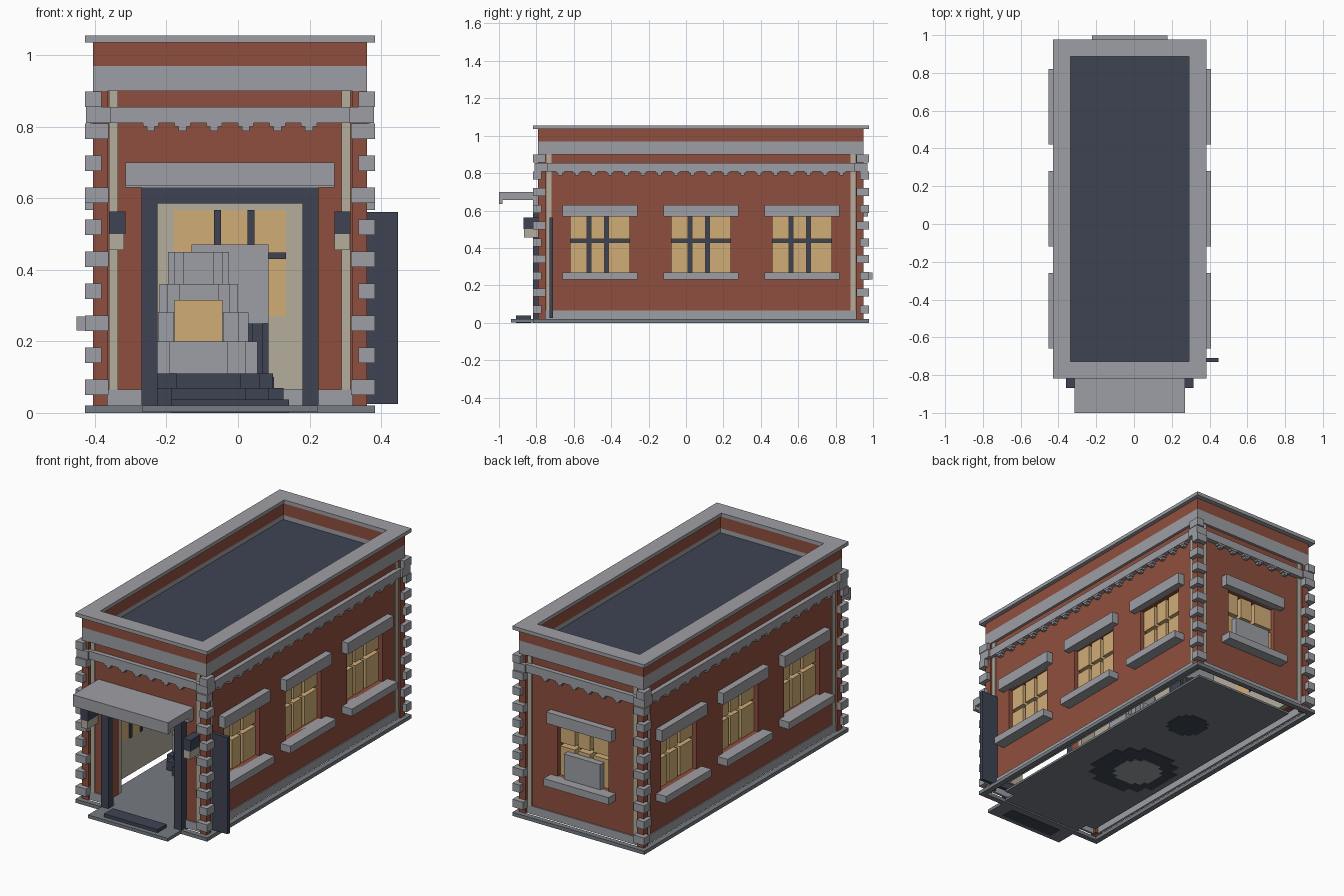
import bpy, bmesh
from mathutils import Vector

cube = bpy.data.objects.get("Cube")
if cube:
    bpy.data.objects.remove(cube, do_unlink=True)

CENTRE = Vector((-0.0225, 0.08, 0))      # middle of the building
HALF_X, HALF_Y = 0.3825, 0.87
GROUND, SKIRT, EAVES, BAND, TOP = 0.02, 0.065, 0.9, 0.97, 1.035
OUT, OUT_Y = 0.0225, 0.0275              # overhang of base, cap and corner stones


def material(name, rgb):
    linear = [((c / 255 + 0.055) / 1.055) ** 2.4 for c in rgb] + [1]
    mat = bpy.data.materials.new(name)
    mat.use_nodes = True
    mat.diffuse_color = linear
    mat.node_tree.nodes["Principled BSDF"].inputs["Base Color"].default_value = linear
    return mat


BRICK = material("brick_red", (143, 79, 62))
STONE = material("stone_grey", (158, 159, 165))
SLATE = material("dark_slate", (62, 68, 83))
GLASS = material("amber_glass", (208, 173, 119))
PLASTER = material("beige_plaster", (181, 173, 158))
PAVING = material("paving_grey", (118, 124, 130))


def part(name, mat, boxes):
    """One object made of boxes (x0, x1, y0, y1, z0, z1) measured from the building centre."""
    bm = bmesh.new()
    for x0, x1, y0, y1, z0, z1 in boxes:
        verts = bmesh.ops.create_cube(bm, size=1)["verts"]
        low, high = Vector((x0, y0, z0)), Vector((x1, y1, z1))
        for v in verts:
            v.co = CENTRE + Vector([l + (c + 0.5) * (h - l) for l, h, c in zip(low, high, v.co)])
    mesh = bpy.data.meshes.new(name)
    bm.to_mesh(mesh)
    bm.free()
    mesh.materials.append(mat)
    obj = bpy.data.objects.new(name, mesh)
    bpy.context.collection.objects.link(obj)


class Facade:
    """A wall side; boxes are (t0, t1, d0, d1, z0, z1): along the wall, outward, up."""
    def __init__(self, name, normal):
        self.name, self.n = name, normal
        self.dist = HALF_X if normal[0] else HALF_Y
        self.half = HALF_Y if normal[0] else HALF_X

    def add(self, name, mat, boxes):
        nx, ny = self.n
        result = []
        for t0, t1, d0, d1, z0, z1 in boxes:
            ends = [(nx * (self.dist + d) - ny * t, ny * (self.dist + d) + nx * t)
                    for t, d in ((t0, d0), (t1, d1))]
            xs, ys = [sorted(axis) for axis in zip(*ends)]
            result.append((*xs, *ys, z0, z1))
        part(f"{self.name}_{name}", mat, result)

    def wall(self, name, mat, half, d0, d1, z0, z1, openings):
        boxes, start = [], -half
        for a, b, bottom, top in openings:
            boxes.append((start, a, d0, d1, z0, z1))
            if bottom > z0:
                boxes.append((a, b, d0, d1, z0, bottom))
            if top < z1:
                boxes.append((a, b, d0, d1, top, z1))
            start = b
        boxes.append((start, half, d0, d1, z0, z1))
        self.add(name, mat, boxes)


def ring(name, mat, hx, hy, width, z0, z1):
    boxes = []
    for s in (-1, 1):
        xs, ys = sorted((s * hx, s * (hx - width))), sorted((s * hy, s * (hy - width)))
        boxes += [(-hx, hx, *ys, z0, z1), (*xs, width - hy, hy - width, z0, z1)]
    part(name, mat, boxes)


# Base rim, floor with a gap along the walls, and entrance step
ring("base_rim", PAVING, HALF_X + OUT, HALF_Y + OUT_Y, 0.03, 0, GROUND)
FX, FY = HALF_X - 0.075, HALF_Y - 0.075
part("floor", PAVING, [(-FX, FX, -FY, FY, 0.008, GROUND),
                       (-0.2475, 0.2475, -HALF_Y, -FY, 0.008, GROUND)])
part("entrance_step", PAVING, [(-0.245, 0.245, -1.015, -HALF_Y - OUT_Y, 0.002, GROUND)])
part("door_mat", SLATE, [(-0.165, 0.165, -0.99, -0.91, 0, 0.038)])

# Parapet, cap and flat roof
ring("stone_band", STONE, HALF_X, HALF_Y, 0.0625, EAVES, BAND)
ring("parapet", BRICK, HALF_X, HALF_Y, 0.0625, BAND, TOP)
ring("parapet_cap", STONE, HALF_X + OUT, HALF_Y + OUT_Y, 0.09, TOP, TOP + GROUND)
part("roof", SLATE, [(-0.33, 0.33, -0.82, 0.82, EAVES, 0.945)])

# Four facades
WIN, SILL_Z, HEAD_Z = 0.157, 0.27, 0.567
SIDE_WINDOWS = (-0.54, 0, 0.54)
FACADES = [(Facade("right", (1, 0)), SIDE_WINDOWS), (Facade("left", (-1, 0)), SIDE_WINDOWS),
           (Facade("back", (0, 1)), (0,)), (Facade("front", (0, -1)), ())]
DOOR_HALF, DOOR_TOP = 0.2025, 0.585
GLASS_IN, GLASS_OUT = -0.09, -0.04

for side, windows in FACADES:
    front = side.name == "front"
    holes = [(c - WIN, c + WIN, SILL_Z, HEAD_Z) for c in windows]
    if front:
        holes = [(-DOOR_HALF, DOOR_HALF, SKIRT, DOOR_TOP)]
    L = side.half
    side.wall("wall", BRICK, L - 0.015, -0.065, -0.015, SKIRT, EAVES, holes)
    side.wall("lining", PLASTER, L - 0.065, GLASS_IN, -0.065, SKIRT, EAVES, holes)
    gap = [(-DOOR_HALF, DOOR_HALF, GROUND, SKIRT)] if front else []
    side.wall("skirting", STONE, L - 0.01, -0.022, -0.009, GROUND, SKIRT, gap)

    # Beige corner strips and the moulding with stepped dentils
    side.add("corner_strips", PLASTER, [(a, a + 0.025, -0.015, -0.008, SKIRT, EAVES)
                                        for a in (-L + 0.045, L - 0.07)])
    moulding = [(-L, L, -0.02, 0.01, 0.81, 0.855)]
    moulding += [(s - 0.035, s + 0.035, -0.02, 0.02, 0.81, 0.855) for s in (0.015 - L, L - 0.015)]
    count = 18 if windows == SIDE_WINDOWS else 6
    for i in range(count):
        c = (i - (count - 1) / 2) * 0.0885
        moulding += [(c - 0.022, c + 0.022, -0.02, 0.008, 0.8, 0.81),
                     (c - 0.011, c + 0.011, -0.02, 0.006, 0.788, 0.8)]
    side.add("moulding", STONE, moulding)

    # Windows: thick panes in front of a recessed lattice
    panes, bars, lintels, sills = [], [], [], []
    for c in windows:
        edges = [c - WIN, c - 0.069, c - 0.049, c + 0.025, c + 0.045, c + WIN]
        for a, b in zip(edges[::2], edges[1::2]):
            panes += [(a, b, GLASS_IN, GLASS_OUT, SILL_Z, 0.43),
                      (a, b, GLASS_IN, GLASS_OUT, 0.449, HEAD_Z)]
        bars.append((c - WIN, c + WIN, GLASS_IN - 0.006, GLASS_IN, 0.43, 0.449))
        bars += [(a, b, GLASS_IN - 0.006, GLASS_IN, SILL_Z, HEAD_Z)
                 for a, b in zip(edges[1:4:2], edges[2:5:2])]
        lintels.append((c - 0.2, c + 0.2, -0.03, OUT, HEAD_Z, 0.63))
        sills.append((c - 0.2, c + 0.2, -0.03, 0.047, 0.23, SILL_Z))
    if windows:
        side.add("window_panes", GLASS, panes)
        side.add("window_bars", SLATE, bars)
        side.add("window_lintels", STONE, lintels)
        side.add("window_sills", STONE, sills)

# Corner posts and alternating corner stones
posts, stones = [], []
for sx in (-1, 1):
    for sy in (-1, 1):
        def corner(out_x, out_y, wide, deep, z0, z1):
            xs = sorted((sx * (HALF_X + out_x), sx * (HALF_X + out_x - wide)))
            ys = sorted((sy * (HALF_Y + out_y), sy * (HALF_Y + out_y - deep)))
            return (*xs, *ys, z0, z1)
        posts.append(corner(0, 0, 0.04, 0.04, GROUND, EAVES))
        for i in range(10):
            wide, deep = (0.066, 0.046) if i % 2 == 0 else (0.046, 0.066)
            z = 0.05 + i * 0.0895
            stones.append(corner(OUT, OUT_Y, wide, deep, z, z + 0.043))
part("corner_posts", BRICK, posts)
part("corner_stones", STONE, stones)

# Entrance: frame, canopy, open door leaf and wall lamps
entry = FACADES[-1][0]
entry.wall("door_frame", SLATE, 0.2475, -0.015, OUT_Y, GROUND, 0.63,
           [(-DOOR_HALF, DOOR_HALF, GROUND, DOOR_TOP)])
AWN = 0.2925
entry.add("canopy", STONE, [(-AWN, AWN, -0.02, 0.21, 0.655, 0.7),
                            (-AWN, AWN, 0.19, 0.21, 0.635, 0.655),
                            (-AWN, AWN, -0.02, OUT_Y, 0.63, 0.655)])
part("door_leaf", SLATE, [(0.21, 0.47, -0.81, -0.79, 0.025, 0.562)])
lamp_spots = (-0.3375, 0.2925)
entry.add("lamp_tops", SLATE, [(a, a + 0.045, -0.015, 0.078, 0.5, 0.563) for a in lamp_spots])
entry.add("lamp_bulbs", PLASTER, [(a, a + 0.042, -0.015, 0.075, 0.455, 0.5) for a in lamp_spots])

# Shallow box mounted on the back window
part("window_box", STONE, [(-0.112, 0.112, 0.825, 0.865, 0.25, 0.41)])


def stepped(name, mat, x, y, steps):
    """Crossed boxes stacked into a rounded, stepped block."""
    boxes = []
    for r, z0, z1 in steps:
        boxes += [(x - a * r, x + a * r, y - b * r, y + b * r, z0, z1)
                  for a, b in ((1, 0.5), (0.5, 1), (0.8, 0.8))]
    part(name, mat, boxes)


# Indoor hearth and round pedestal, whose bottoms show below the floor
HX, HY = -0.0875, -0.18
stepped("hearth_base", SLATE, -0.06, HY, [(0.21, 0.005, 0.07), (0.18, 0.07, 0.11)])
stepped("hearth", STONE, HX, HY, [(0.12, 0.003, 0.005), (0.165, 0.11, 0.2), (0.14, 0.2, 0.28),
                                  (0.11, 0.28, 0.36), (0.085, 0.36, 0.45)])
part("hearth_glow", GLASS, [(HX - 0.067, HX + 0.067, HY - 0.172, HY - 0.164, 0.2, 0.315)])
stepped("pedestal", SLATE, 0.0225, 0.36, [(0.1, 0.005, 0.1), (0.085, 0.1, 0.25)])
part("pedestal_block", STONE, [(-0.108, 0.108, 0.3, 0.42, 0.25, 0.47)])
